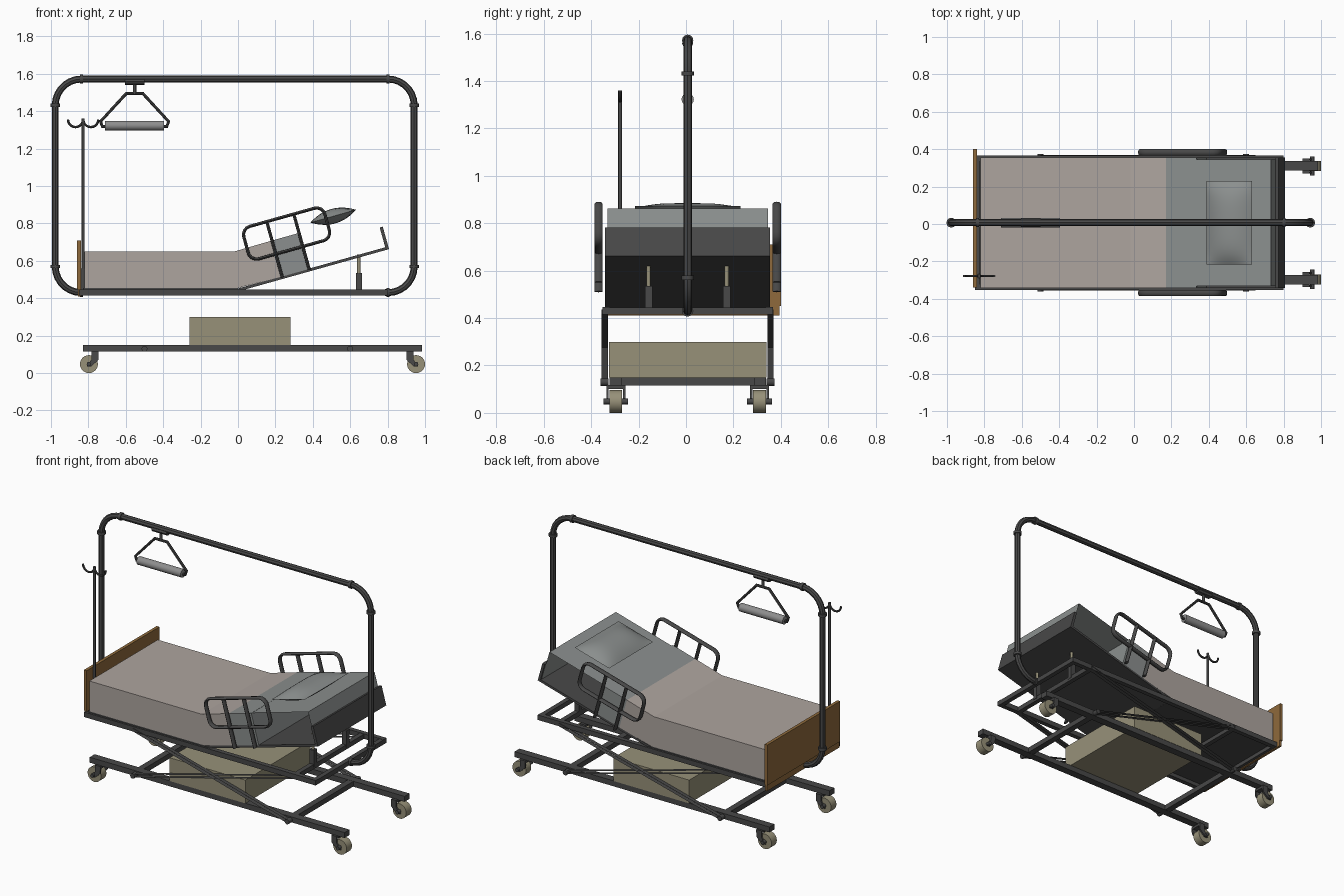
import bpy, bmesh, math
from mathutils import Vector, Matrix

cube = bpy.data.objects.get("Cube")
if cube:
    bpy.data.objects.remove(cube, do_unlink=True)

YC = 0.007                      # centre line of the bed
TILT = math.atan(0.28)          # backrest angle
HALF = 0.348                    # half width of the mattress


def material(name, hex_code):
    rgb = [int(hex_code[i:i + 2], 16) / 255 for i in (0, 2, 4)]
    lin = [((v + 0.055) / 1.055) ** 2.4 for v in rgb] + [1]
    m = bpy.data.materials.new(name)
    m.use_nodes = True
    m.diffuse_color = lin
    m.node_tree.nodes["Principled BSDF"].inputs["Base Color"].default_value = lin
    return m


METAL = material("dark metal", "484848")
BEIGE = material("beige blanket", "aea59f")
GREY = material("grey sheet", "8b8f8e")
HANDLE = material("grip grey", "8e8e8e")
KHAKI = material("khaki", "979179")
WOOD = material("brown wood", "8f6a3c")


def finish(name, bm, mat, smooth=False):
    me = bpy.data.meshes.new(name)
    bm.to_mesh(me)
    bm.free()
    me.materials.append(mat)
    ob = bpy.data.objects.new(name, me)
    bpy.context.scene.collection.objects.link(ob)
    if smooth:
        bpy.ops.object.select_all(action='DESELECT')
        ob.select_set(True)
        bpy.context.view_layer.objects.active = ob
        bpy.ops.object.shade_smooth_by_angle(angle=math.radians(40))
    return ob


def box(name, x, y, z, mat=METAL):
    """Box from (min, max) pairs."""
    bm = bmesh.new()
    size = [b - a for a, b in (x, y, z)]
    mid = [(a + b) / 2 for a, b in (x, y, z)]
    bmesh.ops.create_cube(bm, size=1, matrix=Matrix.Translation(mid) @ Matrix.Diagonal((*size, 1)))
    return finish(name, bm, mat)


def prism(name, profile, y0, y1, mat=METAL, sides=True, skip=()):
    """Extrude an xz profile along y; sides=False leaves the ends open."""
    bm = bmesh.new()
    a, b = [[bm.verts.new((x, y, z)) for x, z in profile] for y in (y0, y1)]
    n = len(profile)
    for i in range(n):
        if i not in skip:
            j = (i + 1) % n
            bm.faces.new((a[i], a[j], b[j], b[i]))
    if sides:
        bm.faces.new(a)
        bm.faces.new(b)
    bmesh.ops.recalc_face_normals(bm, faces=bm.faces)
    return finish(name, bm, mat)


def cylinder(name, p, q, r, mat=METAL, seg=12):
    p, q = Vector(p), Vector(q)
    rot = (q - p).to_track_quat('Z', 'Y').to_matrix().to_4x4()
    bm = bmesh.new()
    bmesh.ops.create_cone(bm, cap_ends=True, segments=seg, radius1=r, radius2=r,
                          depth=(q - p).length, matrix=Matrix.Translation((p + q) / 2) @ rot)
    return finish(name, bm, mat, True)


def tube(name, pts, r, y, mat=METAL, closed=False, wide=1):
    """Round tube along xz points in the plane y, stretched in y by wide."""
    cu = bpy.data.curves.new(name, 'CURVE')
    cu.dimensions = '3D'
    cu.bevel_depth, cu.bevel_resolution, cu.use_fill_caps = r, 2, True
    sp = cu.splines.new('POLY')
    sp.points.add(len(pts) - 1)
    for s, (x, z) in zip(sp.points, pts):
        s.co = (x, 0, z, 1)
    sp.use_cyclic_u = closed
    tmp = bpy.data.objects.new(name, cu)
    bpy.context.scene.collection.objects.link(tmp)
    bm = bmesh.new()
    bm.from_mesh(tmp.evaluated_get(bpy.context.evaluated_depsgraph_get()).to_mesh())
    bpy.data.objects.remove(tmp, do_unlink=True)
    for v in bm.verts:
        v.co.y = v.co.y * wide + y
    return finish(name, bm, mat, True)


def arc(cx, cz, r, a0, a1, n=7):
    angles = [math.radians(a0 + (a1 - a0) * i / n) for i in range(n + 1)]
    return [(cx + r * math.cos(a), cz + r * math.sin(a)) for a in angles]


def on_back(s, h):
    """Point on the tilted backrest: s along it, h above it."""
    c, n = math.cos(TILT), math.sin(TILT)
    return (s * c - h * n, 0.45 + s * n + h * c)


# Mattress, blanket and open-sided head sheet
lo, hi = YC - HALF, YC + HALF
prism("mattress", [(-0.82, 0.455), (0, 0.455), on_back(0.235, 0), on_back(0.235, 0.2),
                   (-0.02, 0.65), (-0.82, 0.65)], lo, hi, BEIGE)
prism("folded_blanket", [on_back(s, h) for s, h in ((0.235, 0), (0.402, 0), (0.402, 0.2), (0.235, 0.2))],
      lo, hi, GREY)
prism("head_sheet", [on_back(s, h) for s, h in ((0.402, 0.004), (0.815, 0.004), (0.815, 0.199), (0.402, 0.199))],
      lo + 0.01, hi - 0.01, GREY, sides=False, skip=(0, 3))

# Pillow: lens-shaped cushion lying on the backrest
bm = bmesh.new()
for side in (1, -1):
    bmesh.ops.create_grid(bm, x_segments=16, y_segments=16, size=side)
    for v in bm.verts:
        if not v.tag:
            u, w = v.co.x, v.co.y
            h = side * 0.04 * (1 - u * u) * (1 - w ** 4)
            x, z = on_back(0.595 + 0.127 * u, 0.237 + h)
            v.co = (x, YC + 0.223 * w, z)
            v.tag = True
bmesh.ops.remove_doubles(bm, verts=bm.verts, dist=0.0005)
bmesh.ops.recalc_face_normals(bm, faces=bm.faces)
finish("pillow", bm, GREY, True)

# Support plates and head end lip
prism("flat_plate", [(-0.83, 0.44), (0, 0.44), (0, 0.455), (-0.83, 0.455)], lo, hi)
prism("back_plate", [on_back(s, h) for s, h in ((0, -0.013), (0.835, -0.013), (0.835, 0.002), (0, 0.002))], lo, hi)
prism("head_lip", [on_back(s, h) for s, h in ((0.818, 0), (0.835, 0), (0.835, 0.112), (0.818, 0.112))], lo, hi)

# Footboard
box("footboard", (-0.86, -0.84), (-0.34, 0.4), (0.45, 0.71), WOOD)
box("footboard_lower_strip", (-0.855, -0.84), (-0.34, 0.395), (0.41, 0.45), WOOD)

# Upper and lower frames, scissor links, casters
for name, d in (("right", -1), ("left", 1)):
    y = YC + d * 0.345
    box(name + "_upper_rail", (-0.85, 0.8), (y - 0.015, y + 0.015), (0.415, 0.447))
    y = YC + d * 0.305
    box(name + "_base_rail", (-0.83, 0.985), (y - 0.025, y + 0.025), (0.115, 0.15))

    y = YC + d * 0.35
    for link, x0, x1 in (("rising", -0.5, 0.65), ("falling", 0.6, -0.5)):
        prism(f"{name}_{link}_link", [(x0, 0.12), (x1, 0.417), (x1, 0.437), (x0, 0.14)],
              y - 0.013, y + 0.013, sides=False)
        cylinder(f"{name}_{link}_bolt", (x0, y - 0.017, 0.13), (x0, y + 0.017, 0.13), 0.016)

    y = YC + d * 0.303
    for end, x, t in (("foot", -0.797, 1), ("head", 0.952, -1)):
        tag = f"{name}_{end}"
        cylinder(tag + "_wheel", (x, y - 0.027, 0.048), (x, y + 0.027, 0.048), 0.048, KHAKI, 24)
        cylinder(tag + "_axle", (x, y - 0.052, 0.048), (x, y + 0.052, 0.048), 0.012)
        for k in (-1, 1):
            prism(tag + "_fork", [(x - t * 0.012, 0.035), (x + t * 0.012, 0.035), (x + t * 0.05, 0.07),
                                  (x + t * 0.052, 0.105), (x + t * 0.015, 0.105), (x + t * 0.015, 0.075)],
                  y + k * 0.035 - 0.005, y + k * 0.035 + 0.005)
        box(tag + "_fork_top", sorted((x + t * 0.015, x + t * 0.052)), (y - 0.04, y + 0.04), (0.1, 0.117))

    # Lifting actuators under the backrest
    y = YC + d * 0.165
    box(name + "_actuator_body", (0.63, 0.663), (y - 0.016, y + 0.016), (0.43, 0.535))
    cylinder(name + "_actuator_rod", (0.646, y, 0.53), (0.646, y, 0.635), 0.009, KHAKI)

    # Side guard: rounded tilted loop with two posts
    y = YC + d * 0.376
    corners = ((0.45, 0.17, 0), (0.09, 0.17, 90), (0.09, 0.08, 180), (0.45, 0.08, 270))
    loop = [p for s, h, a in corners for p in arc(s, h, 0.045, a, a + 90, 4)]
    tube(name + "_guard_loop", [on_back(s + 0.06, h + 0.09) for s, h in loop], 0.0085, y, closed=True, wide=2)
    for s in (0.245, 0.395):
        tube(name + "_guard_post", [on_back(s, -0.005), on_back(s, 0.3)], 0.0085, y, wide=2)

for x in (-0.835, -0.5, 0.646, 0.785):
    box("upper_crossbar", (x - 0.015, x + 0.015), (YC - 0.35, YC + 0.35), (0.415, 0.445))
for x in (-0.5, 0.6):
    box("base_crossbar", (x - 0.02, x + 0.02), (YC - 0.3, YC + 0.3), (0.116, 0.149))
box("motor_box", (-0.26, 0.28), (YC - 0.332, YC + 0.332), (0.15, 0.3), KHAKI)

# Overhead bar with collars, open below between the frame ends
R = 0.14
x0, x1, z0, z1 = -0.977, 0.942, 0.43, 1.572
path = [(x0 + R, z0)] + arc(x0 + R, z0 + R, R, 270, 180) + arc(x0 + R, z1 - R, R, 180, 90)
path += arc(x1 - R, z1 - R, R, 90, 0) + arc(x1 - R, z0 + R, R, 0, -90) + [(0.785, z0)]
tube("overhead_bar", path, 0.0185, YC)
for x in (x0, x1):
    for z in (z0 + R, z1 - R):
        cylinder("upright_collar", (x, YC, z - 0.009), (x, YC, z + 0.009), 0.026)
for x in (x0 + R, x1 - R):
    for z in (z0, z1):
        cylinder("bar_collar", (x - 0.009, YC, z), (x + 0.009, YC, z), 0.024)

# Hanging grab handle
tube("grab_clamp", [(-0.605, 1.558), (-0.5, 1.558)], 0.017, YC, wide=1.4)
cylinder("grab_stem", (-0.553, YC, 1.56), (-0.553, YC, 1.495), 0.009)
tube("grab_frame", [(-0.70, 1.318), (-0.725, 1.318), (-0.735, 1.345), (-0.597, 1.495), (-0.509, 1.495),
                    (-0.371, 1.345), (-0.381, 1.318), (-0.41, 1.318)], 0.009, YC)
cylinder("grab_grip", (-0.71, YC, 1.323), (-0.396, YC, 1.323), 0.026, HANDLE, 16)

# Drip pole with two hooks
PY = -0.278
cylinder("drip_pole", (-0.828, PY, 0.43), (-0.828, PY, 1.36), 0.008)
cylinder("drip_pole_socket", (-0.828, PY, 0.43), (-0.828, PY, 0.56), 0.013)
for x in (-0.869, -0.787):
    tube("drip_hook", arc(x, 1.355, 0.04, 180, 360, 10), 0.0065, PY)
